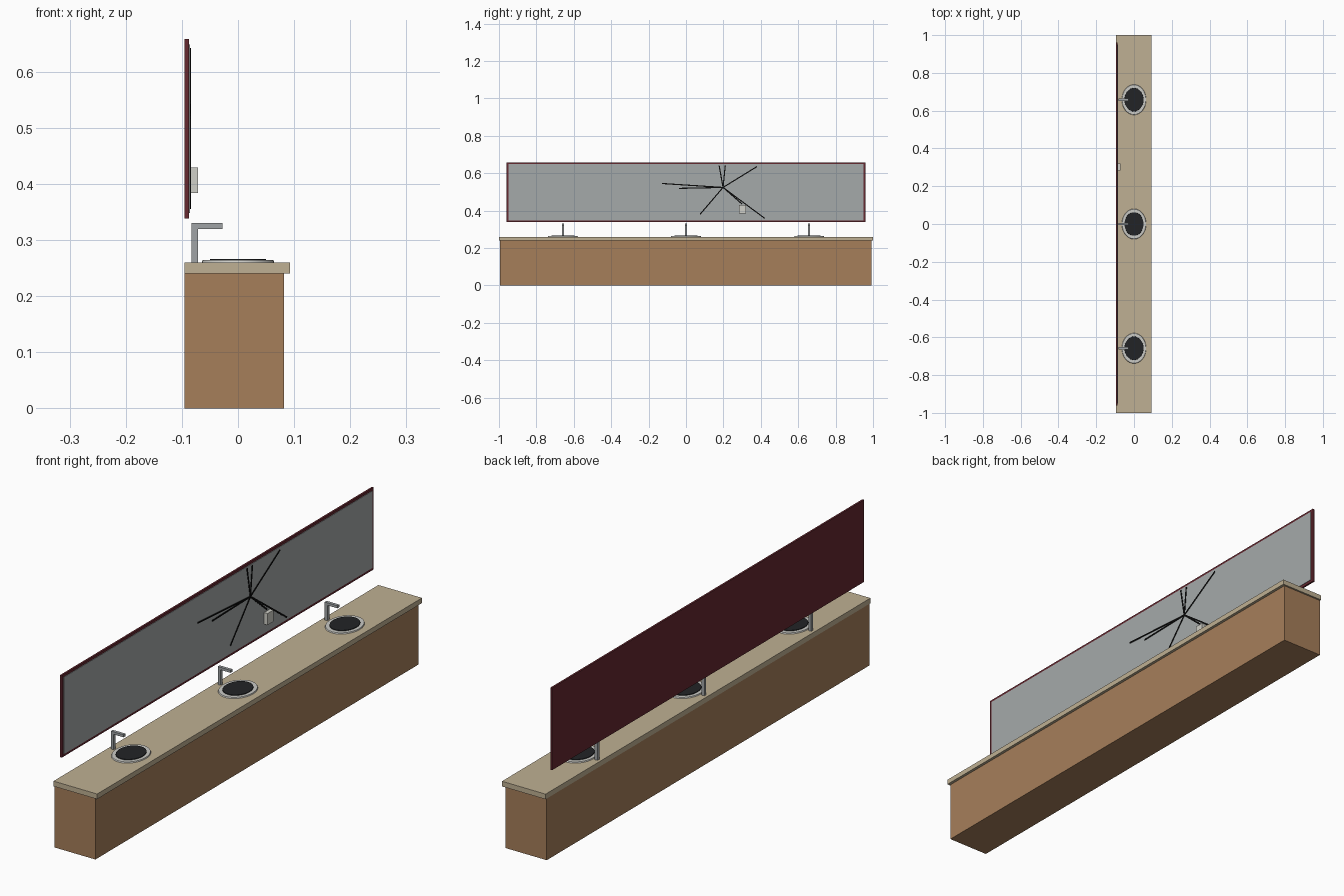
import bpy, math
from mathutils import Matrix

if "Cube" in bpy.data.objects:
    bpy.data.objects.remove(bpy.data.objects["Cube"])


def material(name, rgb):
    lin = [((c / 255 + 0.055) / 1.055) ** 2.4 for c in rgb]
    m = bpy.data.materials.new(name)
    m.diffuse_color = (*lin, 1)
    m.use_nodes = True
    m.node_tree.nodes["Principled BSDF"].inputs["Base Color"].default_value = m.diffuse_color
    return m


WOOD = material("brown wood", (166, 126, 90))
STONE = material("beige stone", (191, 176, 147))
RED = material("dark red", (101, 40, 48))
GLASS = material("mirror grey", (165, 170, 170))
CHROME = material("chrome grey", (160, 164, 166))
RIM = material("pale rim", (203, 203, 198))
BLACK = material("basin black", (34, 36, 38))
CRACK = material("crack black", (10, 10, 10))
PALE = material("pale plastic", (208, 208, 200))


def box(name, x, y, z, mat):
    bpy.ops.mesh.primitive_cube_add(size=1)
    o = bpy.context.object
    o.name = name
    o.data.transform(Matrix.Diagonal((x[1] - x[0], y[1] - y[0], z[1] - z[0], 1)))
    o.location = (sum(x) / 2, sum(y) / 2, sum(z) / 2)
    o.data.materials.append(mat)
    return o


def disc(name, rx, ry, y, z0, z1, mat, top=0.95):
    bpy.ops.mesh.primitive_cone_add(vertices=32, radius1=1, radius2=top, depth=1)
    o = bpy.context.object
    o.name = name
    o.data.transform(Matrix.Diagonal((rx, ry, z1 - z0, 1)))
    o.location = (0, y, (z0 + z1) / 2)
    o.data.materials.append(mat)
    bpy.ops.object.shade_smooth_by_angle(angle=math.radians(30))


# Cabinet and countertop
box("cabinet", (-0.095, 0.082), (-0.995, 0.993), (0, 0.24), WOOD)
box("countertop", (-0.095, 0.093), (-1, 1), (0.24, 0.26), STONE)

# Sinks with taps
for i, y in enumerate((-0.658, 0, 0.658), 1):
    disc(f"sink_rim_{i}", 0.065, 0.081, y, 0.259, 0.264, RIM, 0.97)
    disc(f"sink_basin_{i}", 0.051, 0.063, y, 0.26, 0.2665, BLACK, 0.98)
    box(f"tap_post_{i}", (-0.083, -0.071), (y - 0.006, y + 0.006), (0.26, 0.33), CHROME)
    box(f"tap_spout_{i}", (-0.0715, -0.028), (y - 0.006, y + 0.006), (0.32, 0.33), CHROME)

# Mirror: backing frame with the glass plate in front
box("mirror_frame", (-0.095, -0.0875), (-0.96, 0.96), (0.338, 0.658), RED)
box("mirror_glass", (-0.088, -0.0855), (-0.95, 0.95), (0.348, 0.648), GLASS)

# Cracks radiating from the impact point
cy, cz = 0.198, 0.524
ends = [(-0.128, 0.545), (-0.037, 0.519), (0.075, 0.38), (0.177, 0.642),
        (0.21, 0.642), (0.38, 0.636), (0.422, 0.358), (0.30, 0.435)]
for i, (y, z) in enumerate(ends, 1):
    length = math.hypot(y - cy, z - cz)
    o = box(f"crack_{i}", (-0.087, -0.084), (0, length), (-0.003, 0.003), CRACK)
    o.location = (-0.0855, (y + cy) / 2, (z + cz) / 2)
    o.rotation_euler.x = math.atan2(z - cz, y - cy)

# Small soap dispenser on the mirror
box("soap_dispenser", (-0.0945, -0.071), (0.283, 0.32), (0.384, 0.429), PALE)
